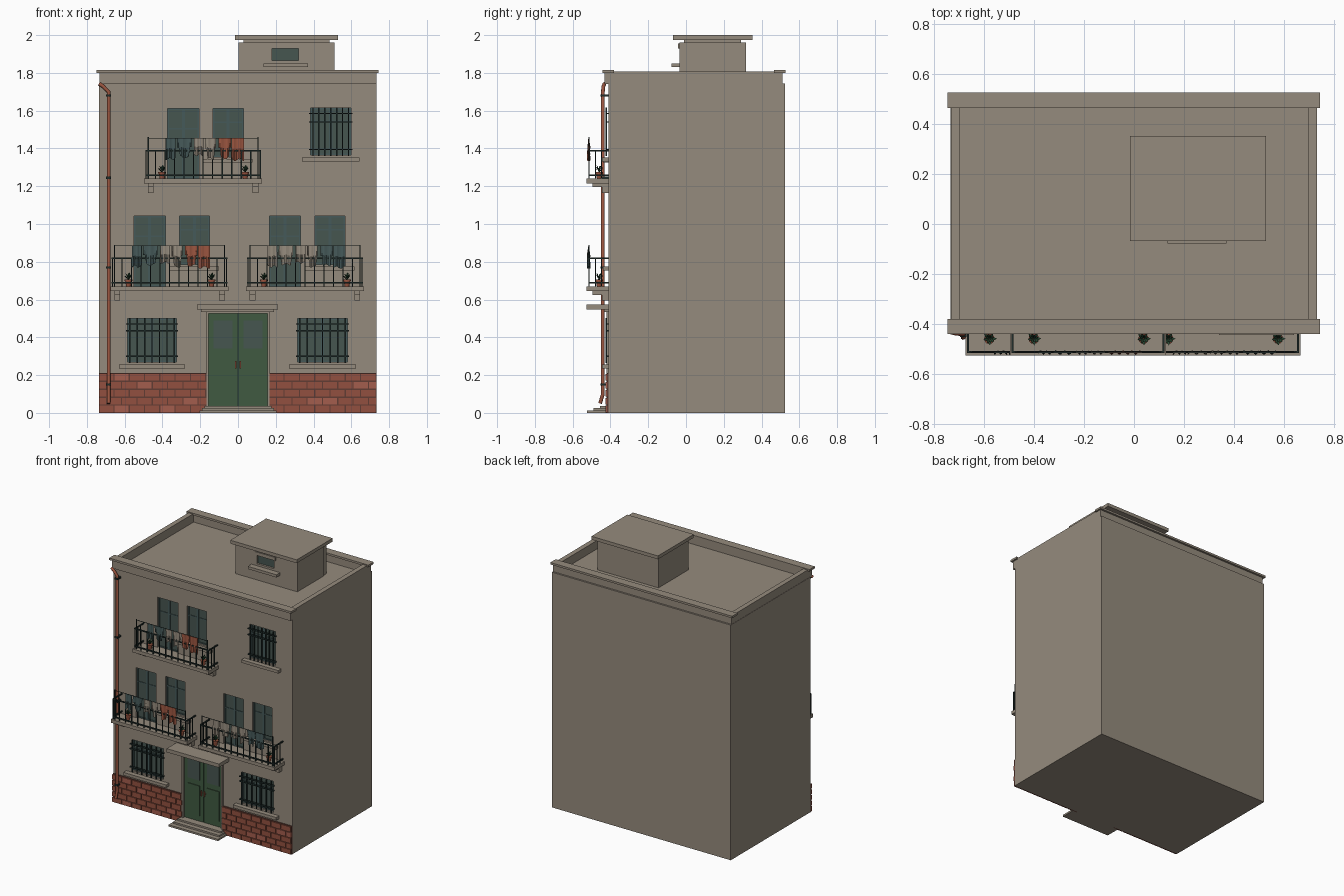
import bpy, bmesh, math, random
from mathutils import Matrix, Vector

random.seed(4)
cube = bpy.data.objects.get("Cube")
if cube:
    bpy.data.objects.remove(cube, do_unlink=True)


def material(name, r, g, b):
    m = bpy.data.materials.new(name)
    m.use_nodes = True
    m.diffuse_color = (r, g, b, 1)
    m.node_tree.nodes["Principled BSDF"].inputs["Base Color"].default_value = (r, g, b, 1)
    return m


PLASTER = material("plaster", .30, .258, .205)
GLASS = material("window glass", .062, .092, .08)
DOOR = material("door green", .05, .1, .052)
BRICK = material("brick red", .29, .08, .05)
PALE_BRICK = material("pale brick", .37, .11, .075)
MORTAR = material("dark mortar", .12, .045, .033)
COPPER = material("terracotta", .32, .09, .05)
IRON = material("dark iron", .014, .026, .024)
LEAF = material("leaf green", .02, .06, .03)
TEAL = material("teal cloth", .06, .1, .1)

F = -0.41  # facade plane


def finish(name, bm, mat):
    bmesh.ops.recalc_face_normals(bm, faces=bm.faces)
    me = bpy.data.meshes.new(name)
    bm.to_mesh(me)
    bm.free()
    me.materials.append(mat)
    ob = bpy.data.objects.new(name, me)
    bpy.context.collection.objects.link(ob)
    return ob


def boxes(name, mat, *specs):
    """One object made of boxes given as (x0, x1, y0, y1, z0, z1)."""
    bm = bmesh.new()
    for x0, x1, y0, y1, z0, z1 in specs:
        m = Matrix.Translation(((x0 + x1) / 2, (y0 + y1) / 2, (z0 + z1) / 2))
        bmesh.ops.create_cube(bm, size=1, matrix=m @ Matrix.Diagonal((x1 - x0, y1 - y0, z1 - z0, 1)))
    return finish(name, bm, mat)


def vbar(x, y, z0, z1, t=.004):
    return (x - t, x + t, y - t, y + t, z0, z1)


def spread(a, b, n):
    return [a + (b - a) * i / (n - 1) for i in range(n)]


def cut(target, specs):
    """Cut box-shaped openings out of the target."""
    cutter = boxes("cutter", target.data.materials[0], *specs)
    cutter.hide_render = True
    mod = target.modifiers.new("openings", "BOOLEAN")
    mod.object, mod.operation, mod.solver = cutter, "DIFFERENCE", "EXACT"
    bpy.context.view_layer.objects.active = target
    bpy.ops.object.modifier_apply(modifier=mod.name)
    bpy.data.objects.remove(cutter, do_unlink=True)


# Layout: balconies (left edge, floor height), barred windows (x0, x1, z0, z1)
BALCONIES = [("left", -.675, .67), ("right", .042, .67), ("upper", -.497, 1.24)]
BARRED = [("ground_left", -.585, -.325, .27, .5), ("ground_right", .315, .58, .27, .5),
          ("top_right", .385, .597, 1.365, 1.615)]
openings = [(a, b, c, d) for _, a, b, c, d in BARRED]
for _, x, z in BALCONIES:
    openings += [(x + .125, x + .29, z, z + .372), (x + .365, x + .525, z + .115, z + .372)]

# Main block, parapet and copings
body = boxes("main_block", PLASTER, (-.735, .733, F, .525, 0, 1.745))
cut(body, [(a, b, F - .1, F + .025, c, d) for a, b, c, d in openings]
    + [(-.165, .165, F - .1, F + .03, .035, .535)])
boxes("parapet", PLASTER,
      (-.733, -.697, -.4, .5, 1.745, 1.808), (.697, .733, -.4, .5, 1.745, 1.808),
      (-.733, .733, F - .022, -.385, 1.74, 1.8), (-.733, .733, .475, .512, 1.745, 1.8))
boxes("parapet_coping", PLASTER,
      (-.748, .745, -.442, -.38, 1.8, 1.815), (-.748, .745, .465, .527, 1.8, 1.815))

# Rooftop hut
hut = boxes("roof_hut", PLASTER, (.003, .512, -.035, .275, 1.74, 1.962))
cut(hut, [(.18, .32, -.1, -.015, 1.865, 1.93)])
boxes("roof_hut_back", PLASTER, (.003, .505, .275, .318, 1.74, 1.962))
boxes("roof_hut_slab", PLASTER, (-.016, .53, -.068, .352, 1.975, 2), (.03, .485, -.01, .29, 1.96, 1.976))
boxes("roof_hut_sill", PLASTER, (.135, .37, -.078, -.03, 1.83, 1.85))
boxes("roof_hut_lintel", PLASTER, (.165, .335, -.042, -.03, 1.93, 1.955))
boxes("roof_hut_glass", GLASS, (.18, .32, -.02, -.014, 1.865, 1.93))


def window_frame(a, b, c, d, y, t=.008):
    mid = (a + b) / 2
    return [(a, a + t, y - .006, y, c, d), (b - t, b, y - .006, y, c, d),
            (mid - t, mid + t, y - .006, y, c, d),
            (a, b, y - .005, y, c, c + t), (a, b, y - .005, y, d - t, d),
            (a, b, y - .004, y, c + (d - c) * .7, c + (d - c) * .7 + t)]


# Glass and frames in every facade opening
boxes("window_glass", GLASS, *[(a, b, F + .018, F + .026, c, d) for a, b, c, d in openings])
boxes("window_frames", TEAL, *[s for o in openings for s in window_frame(*o, F + .018)])

# Barred windows with sills
for name, a, b, c, d in BARRED:
    y = F - .012
    bars = [vbar(x, y, c - .005, d + .003, .0035) for x in spread(a + .012, b - .012, 7)]
    bars += [(a - .008, b + .008, y - .003, F + .002, z - .003, z + .003)
             for z in (c + .03, (c + d) / 2 + .05, d - .03)]
    boxes(name + "_grille", IRON, *bars)
    boxes(name + "_sill", PLASTER, (a - .045, b + .045, F - .035, F + .02, c - .035, c - .013))

# Brick base: staggered courses over mortar
SIDES = ((-.735, -.166), (.166, .733))
boxes("mortar_base", MORTAR, *[(a, b, F - .008, F, 0, .21) for a, b in SIDES])
red, pale = [], []
for a, b in SIDES:
    for row in range(5):
        x = a - (.04 if row % 2 else 0)
        while x < b:
            x0, x1 = max(a, x), min(b, x + .075)
            if x1 - x0 > .008:
                (pale if random.random() < .12 else red).append(
                    (x0, x1, F - .015, F - .005, row * .042 + .003, row * .042 + .038))
            x += .081
boxes("bricks", BRICK, *red)
boxes("pale_bricks", PALE_BRICK, *pale)

# Entrance
boxes("door_frame", PLASTER, (-.168, -.157, F - .012, F + .03, .035, .535),
      (.157, .168, F - .012, F + .03, .035, .535), (-.168, .168, F - .012, F + .03, .525, .537))
boxes("door_leaves", DOOR, (-.157, -.002, F + .008, F + .03, .035, .525), (.002, .157, F + .008, F + .03, .035, .525))
boxes("door_gap", IRON, (-.003, .003, F + .012, F + .03, .035, .525))
for s in (-1, 1):
    lo, hi = sorted((s * .03, s * .13))
    boxes("door_pane", GLASS, (lo, hi, F + .004, F + .009, .34, .49))
    boxes("door_panel", DOOR, (lo, hi, F + .003, F + .009, .08, .3))
    boxes("door_handle", COPPER, vbar(s * .013, F - .004, .235, .275), (s * .013 - .004, s * .013 + .004, F - .004, F + .01, .25, .258))
boxes("door_canopy", PLASTER, (-.217, .212, -.527, F, .548, .575))
boxes("door_canopy_moulding", PLASTER, (-.195, .19, F - .025, F, .535, .549))
boxes("steps", PLASTER, (-.203, .203, -.525, F, 0, .013), (-.19, .19, -.49, F, .013, .025), (-.177, .177, -.455, F + .02, .025, .037))


def cloth(name, mat, x, w, top, drop, y, shirt):
    """Rippled hanging sheet; a shirt has sleeves that end early."""
    bm = bmesh.new()
    n = 10
    rows = []
    for i in range(n + 1):
        u = i / n
        short = .5 if shirt and (u < .2 or u > .8) else 1
        end = top - drop * short * (1 + .06 * math.sin(9 * u + x * 30))
        rows.append([bm.verts.new((x + w * u, y - k * .5 * .008 * math.sin(13 * u + x * 9), top + (end - top) * k / 2))
                     for k in range(3)])
    for p, q in zip(rows, rows[1:]):
        for k in range(2):
            bm.faces.new((p[k], q[k], q[k + 1], p[k + 1]))
    ob = finish(name, bm, mat)
    mod = ob.modifiers.new("thickness", "SOLIDIFY")
    mod.thickness = .003


def plant(x, y, z):
    """Tapered pot with a spiky rosette."""
    bm = bmesh.new()
    for r1, r2, h, zc in ((.012, .018, .03, .015), (.021, .021, .007, .032)):
        bmesh.ops.create_cone(bm, cap_ends=True, segments=12, radius1=r1, radius2=r2, depth=h,
                              matrix=Matrix.Translation((x, y, z + zc)))
    finish("plant_pot", bm, COPPER)
    bm = bmesh.new()
    base = Vector((x, y, z + .032))
    for i in range(12):
        a = i * 2.4
        out = Vector((math.cos(a), math.sin(a), 0))
        side = Vector((-out.y, out.x, 0)) * .006
        reach = .03 - .0015 * i
        mid = base + out * reach * .6 + Vector((0, 0, .016 + .0015 * i))
        tip = base + out * reach + Vector((0, 0, .014 + .0025 * i))
        bm.faces.new([bm.verts.new(p) for p in (base, mid - side, tip, mid + side)])
    finish("plant_leaves", bm, LEAF)


# Balconies: slab, brackets, railing, clothes line, washing, plants
WASHING = {"left": (TEAL, PLASTER, COPPER), "right": (PLASTER, PLASTER, TEAL), "upper": (TEAL, PLASTER, COPPER)}
for name, x, z in BALCONIES:
    x1, yf = x + .625, -.513
    boxes(name + "_balcony_slab", PLASTER, (x, x1, -.527, F, z - .025, z))
    boxes(name + "_balcony_sill", PLASTER, (x + .315, x + .575, F - .03, F + .02, z + .085, z + .105))
    boxes(name + "_balcony_brackets", PLASTER, *[s for c in (x + .035, x1 - .035) for s in (
        (c - .015, c + .015, -.495, F, z - .045, z - .025), (c - .015, c + .015, -.445, F, z - .075, z - .045))])
    rail = [vbar(px, yf, z, z + .148, .003) for px in spread(x + .01, x1 - .01, 13)]
    for zz in (z + .018, z + .148):
        rail.append((x + .006, x1 - .006, yf - .004, yf + .004, zz - .004, zz + .004))
        rail += [(px - .004, px + .004, yf, F, zz - .004, zz + .004) for px in (x + .01, x1 - .01)]
    rail += [vbar(px, py, z, z + .148, .003) for px in (x + .01, x1 - .01) for py in (-.48, -.447)]
    boxes(name + "_balcony_railing", IRON, *rail)
    line = z + .215
    boxes(name + "_clothes_line", IRON, *[vbar(px, yf, z, line + .005, .003) for px in (x + .022, x1 - .022)],
          (x + .02, x1 - .02, yf - .0015, yf + .0015, line - .0015, line + .0015))
    a, b, c = WASHING[name]
    for mat, off, w, drop, shirt in ((a, .115, .05, .11, False), (a, .175, .075, .1, True), (b, .265, .05, .09, False),
                                     (b, .325, .055, .11, True), (c, .395, .065, .105, True), (c, .463, .065, .115, False)):
        cloth(name + "_washing", mat, x + off, w, line, drop, yf - .004, shirt)
    for off in (.095, .535):
        plant(x + off, -.46, z)

# Drainpipe with offset head, kicked foot and clamps
curve = bpy.data.curves.new("drainpipe", "CURVE")
curve.dimensions, curve.bevel_depth, curve.bevel_resolution = "3D", .01, 2
curve.use_fill_caps = True
path = [(-.735, -.432, 1.742), (-.715, -.437, 1.73), (-.685, -.44, 1.7), (-.685, -.44, .1), (-.685, -.455, .05)]
spline = curve.splines.new("POLY")
spline.points.add(len(path) - 1)
for p, co in zip(spline.points, path):
    p.co = (*co, 1)
curve.materials.append(COPPER)
bpy.context.collection.objects.link(bpy.data.objects.new("drainpipe", curve))
boxes("pipe_clamps", IRON, *[(-.698, -.672, -.453, F, z - .006, z + .006) for z in (.15, .77, 1.245, 1.68)])
